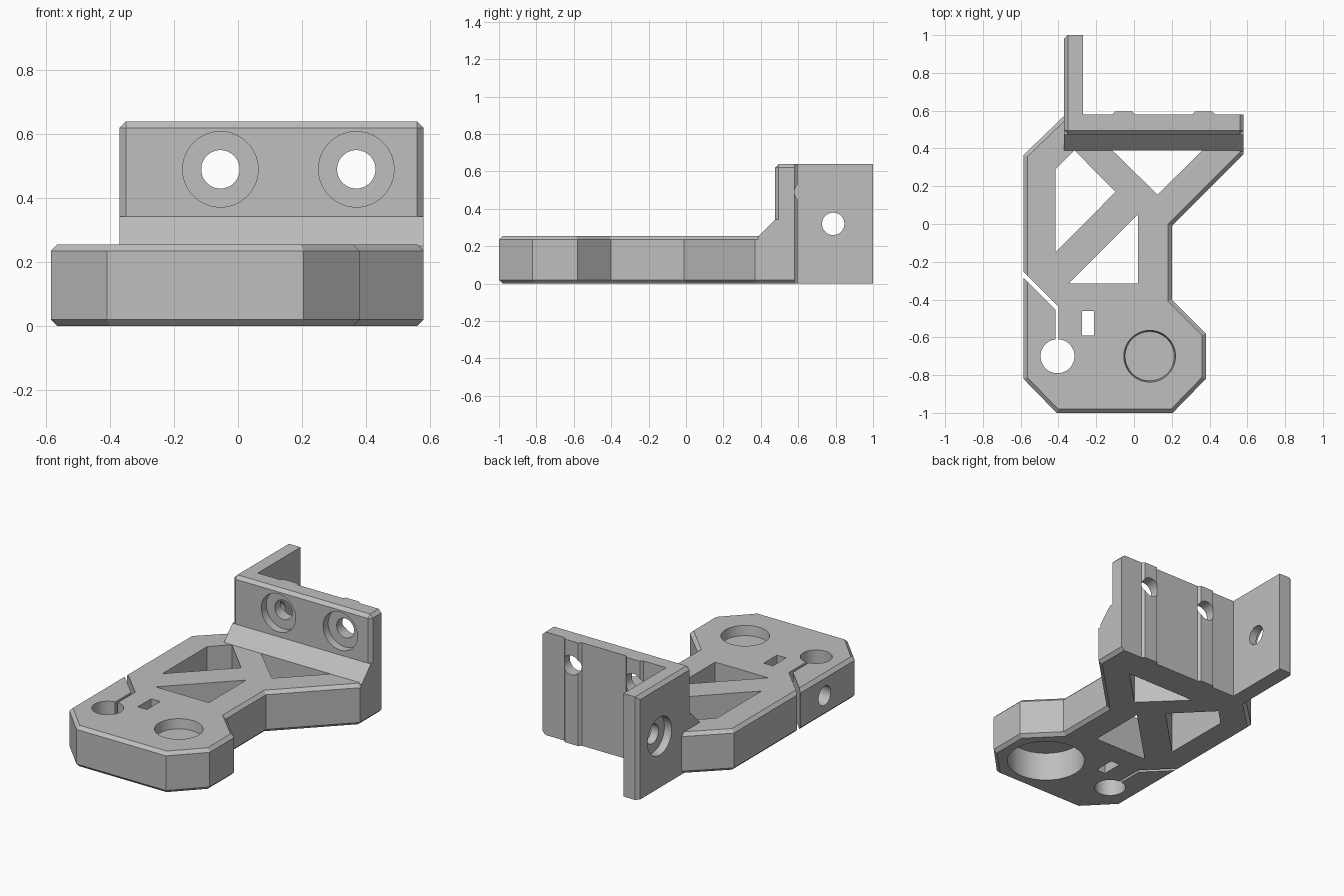
import bpy, bmesh, math
from mathutils import Matrix, Vector

cube = bpy.data.objects.get("Cube")
if cube:
    bpy.data.objects.remove(cube, do_unlink=True)

grey = bpy.data.materials.new("light_grey_plastic")
grey.use_nodes = True
COLOUR = (0.52, 0.52, 0.52, 1)
grey.diffuse_color = COLOUR
grey.node_tree.nodes["Principled BSDF"].inputs["Base Color"].default_value = COLOUR

BASE_H, TOP, EDGE = 0.255, 0.64, 0.02


def finish(name, bm):
    bmesh.ops.recalc_face_normals(bm, faces=bm.faces)
    mesh = bpy.data.meshes.new(name)
    bm.to_mesh(mesh)
    bm.free()
    obj = bpy.data.objects.new(name, mesh)
    mesh.materials.append(grey)
    bpy.context.collection.objects.link(obj)
    return obj


def prism(name, points, low, high, axis="z", chamfer=None):
    """Extrude an outline along z (points are x, y) or along x (points are y, z)."""
    place = (lambda a, b: (a, b, low)) if axis == "z" else (lambda a, b: (low, a, b))
    step = Vector((0, 0, high - low)) if axis == "z" else Vector((high - low, 0, 0))
    bm = bmesh.new()
    face = bm.faces.new([bm.verts.new(place(*p)) for p in points])
    new = bmesh.ops.extrude_face_region(bm, geom=[face])["geom"]
    bmesh.ops.translate(bm, vec=step, verts=[v for v in new if isinstance(v, bmesh.types.BMVert)])
    bmesh.ops.recalc_face_normals(bm, faces=bm.faces)
    if chamfer:
        edges = [e for e in bm.edges if chamfer(e.verts[0].co, e.verts[1].co)]
        bmesh.ops.bevel(bm, geom=edges, offset=EDGE, segments=1, affect="EDGES")
    return finish(name, bm)


def cylinder(name, radius, start, end, end_radius=None):
    """Round cutter running between two points."""
    start, end = Vector(start), Vector(end)
    turn = (end - start).to_track_quat("Z", "Y").to_matrix().to_4x4()
    bm = bmesh.new()
    bmesh.ops.create_cone(bm, cap_ends=True, segments=64, radius1=radius,
                          radius2=end_radius or radius, depth=(end - start).length,
                          matrix=Matrix.Translation((start + end) / 2) @ turn)
    return finish(name, bm)


def combine(target, others, operation):
    bpy.context.view_layer.objects.active = target
    for other in others:
        mod = target.modifiers.new(operation.lower(), "BOOLEAN")
        mod.operation, mod.solver, mod.object = operation, "EXACT", other
        bpy.ops.object.modifier_apply(modifier=mod.name)
        bpy.data.objects.remove(other, do_unlink=True)


# Base plate, chamfered along its top and bottom rims except at the back
BACK = 0.572
outline = [(-0.585, -0.82), (-0.41, -1), (0.205, -1), (0.38, -0.82), (0.38, -0.58),
           (0.2, -0.4), (0.2, -0.01), (0.58, 0.37), (0.58, BACK), (-0.37, BACK), (-0.585, 0.365)]
bracket = prism("mounting_bracket", outline, 0, BASE_H, chamfer=lambda a, b:
                abs(a.z - b.z) < 1e-4 and not (a.y > BACK - 0.01 and b.y > BACK - 0.01))

# Back plate and side wing as one L, with two shallow ridges behind the screw holes
LEFT, RIGHT, FRONT, REAR = -0.37, 0.58, 0.475, 0.58
SCREWS, SCREW_Z = (0.37, -0.055), 0.49
wall = [(LEFT, FRONT), (RIGHT, FRONT), (RIGHT, REAR)]
for x in SCREWS:
    wall += [(x + 0.06, REAR), (x + 0.045, 0.596), (x - 0.045, 0.596), (x - 0.06, REAR)]
wall += [(-0.27, REAR), (-0.27, 1), (LEFT, 1)]


def wall_edge(a, b):
    def both(axis, value):
        return abs(a[axis] - value) < 1e-4 and abs(b[axis] - value) < 1e-4
    left, right, front = both(0, LEFT), both(0, RIGHT), both(1, FRONT)
    if both(2, TOP):
        return left or right or front
    if both(2, 0):
        return right
    return (left and (front or both(1, 1))) or (right and front)


back_wall = prism("back_wall", wall, 0, TOP, chamfer=wall_edge)

# Sloping brace between the base and the back plate
brace = prism("brace", [(0.385, 0.2), (0.385, BASE_H - 0.005), (FRONT, 0.342),
                        (0.55, 0.342), (0.55, 0.2)], LEFT, RIGHT, axis="x")
combine(bracket, [back_wall, brace], "UNION")

# Truss windows, nut slot and clamp slit, cut through the base
openings = [
    [(-0.415, 0.29), (-0.315, 0.39), (-0.098, 0.17), (-0.415, -0.15)],
    [(-0.115, 0.39), (0.125, 0.155), (0.362, 0.39)],
    [(0.02, 0.05), (0.02, -0.315), (-0.345, -0.315)],
    [(-0.275, -0.46), (-0.212, -0.46), (-0.212, -0.59), (-0.275, -0.59)],
    [(-0.416, -0.65), (-0.4, -0.65), (-0.4, -0.438), (-0.62, -0.218),
     (-0.62, -0.25), (-0.416, -0.454)],
]
cutters = []
for points in openings:
    # The brace stays closed above the windows
    cutters.append(prism("opening", points, -0.1, BASE_H + 0.1))

# Rod hole, stepped bearing pocket and clamp screw hole
cutters += [
    cylinder("rod_hole", 0.09, (-0.405, -0.7, -0.1), (-0.405, -0.7, 0.4)),
    cylinder("upper_pocket", 0.13, (0.083, -0.7, 0.195), (0.083, -0.7, BASE_H + 0.001), 0.137),
    cylinder("lower_pocket", 0.225, (0.083, -0.7, -0.1), (0.083, -0.7, 0.18)),
    cylinder("clamp_screw_hole", 0.06, (-0.7, -0.525, 0.128), (-0.215, -0.525, 0.128)),
]

# Counterbored screw holes in the back plate and the wing
for x in SCREWS:
    cutters += [
        cylinder("screw_hole", 0.06, (x, 0.45, SCREW_Z), (x, 0.7, SCREW_Z)),
        cylinder("screw_recess", 0.118, (x, 0.4, SCREW_Z), (x, FRONT + 0.05, SCREW_Z)),
    ]
cutters += [
    cylinder("wing_hole", 0.06, (-0.5, 0.787, 0.32), (-0.2, 0.787, 0.32)),
    cylinder("wing_recess", 0.118, (-0.5, 0.787, 0.32), (LEFT + 0.05, 0.787, 0.32)),
]
combine(bracket, cutters, "DIFFERENCE")

# Smooth round walls, crisp edges
bpy.ops.object.select_all(action="DESELECT")
bracket.select_set(True)
bpy.context.view_layer.objects.active = bracket
bpy.ops.object.shade_smooth_by_angle(angle=math.radians(25))
